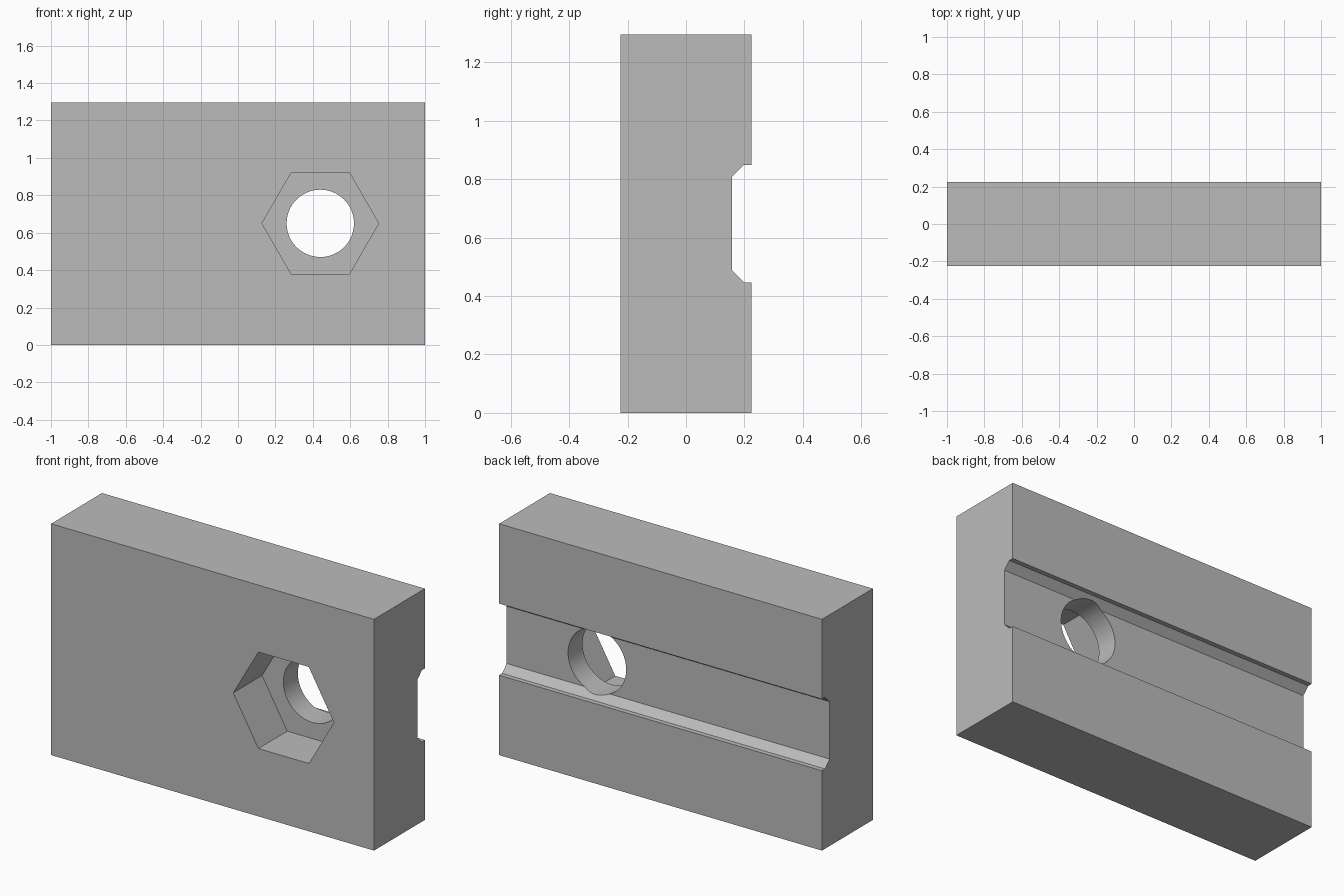
import bpy
import bmesh
from math import cos, sin, tau, radians
from mathutils import Vector

if "Cube" in bpy.data.objects:
    bpy.data.objects.remove(bpy.data.objects["Cube"], do_unlink=True)

grey = bpy.data.materials.new("plain grey")
grey.use_nodes = True
grey.diffuse_color = (0.5, 0.5, 0.5, 1)
grey.node_tree.nodes["Principled BSDF"].inputs["Base Color"].default_value = (0.5, 0.5, 0.5, 1)


def prism(name, points, direction):
    """Closed solid made by sweeping a polygon along a direction."""
    bm = bmesh.new()
    face = bm.faces.new([bm.verts.new(p) for p in points])
    swept = bmesh.ops.extrude_face_region(bm, geom=[face], use_keep_orig=True)["geom"]
    verts = [v for v in swept if isinstance(v, bmesh.types.BMVert)]
    bmesh.ops.translate(bm, verts=verts, vec=Vector(direction))
    bmesh.ops.recalc_face_normals(bm, faces=bm.faces)
    mesh = bpy.data.meshes.new(name)
    bm.to_mesh(mesh)
    bm.free()
    mesh.materials.append(grey)
    obj = bpy.data.objects.new(name, mesh)
    bpy.context.collection.objects.link(obj)
    return obj


def bore(name, sides, radius, y0, y1):
    """Regular prism along y, centred on the bolt axis."""
    ring = [(0.44 + radius * cos(tau * i / sides), y0,
             0.65 + radius * sin(tau * i / sides)) for i in range(sides)]
    return prism(name, ring, (0, y1 - y0, 0))


# Block with a chamfered groove along its back, swept along x
half, height = 0.225, 1.295
lower = [(-half, 0), (half, 0), (half, 0.447), (0.198, 0.447), (0.158, 0.487)]
upper = [(y, height - z) for y, z in reversed(lower)]
block = prism("block", [(-1, y, z) for y, z in lower + upper], (2, 0, 0))

# Hexagonal nut pocket in the front and round bolt hole right through
cutters = [bore("nut_pocket_cutter", 6, 0.312, -0.4, 0.03),
           bore("bolt_hole_cutter", 64, 0.18, -0.5, 0.5)]
bpy.context.view_layer.objects.active = block
for cutter in cutters:
    cutter.hide_render = True
    cut = block.modifiers.new(cutter.name, "BOOLEAN")
    cut.operation = "DIFFERENCE"
    cut.solver = "EXACT"
    cut.object = cutter
    bpy.ops.object.modifier_apply(modifier=cut.name)
    bpy.data.objects.remove(cutter, do_unlink=True)

# Smooth the bolt hole only, keeping every other edge crisp
bpy.ops.object.select_all(action="DESELECT")
block.select_set(True)
bpy.ops.object.shade_smooth_by_angle(angle=radians(30))
